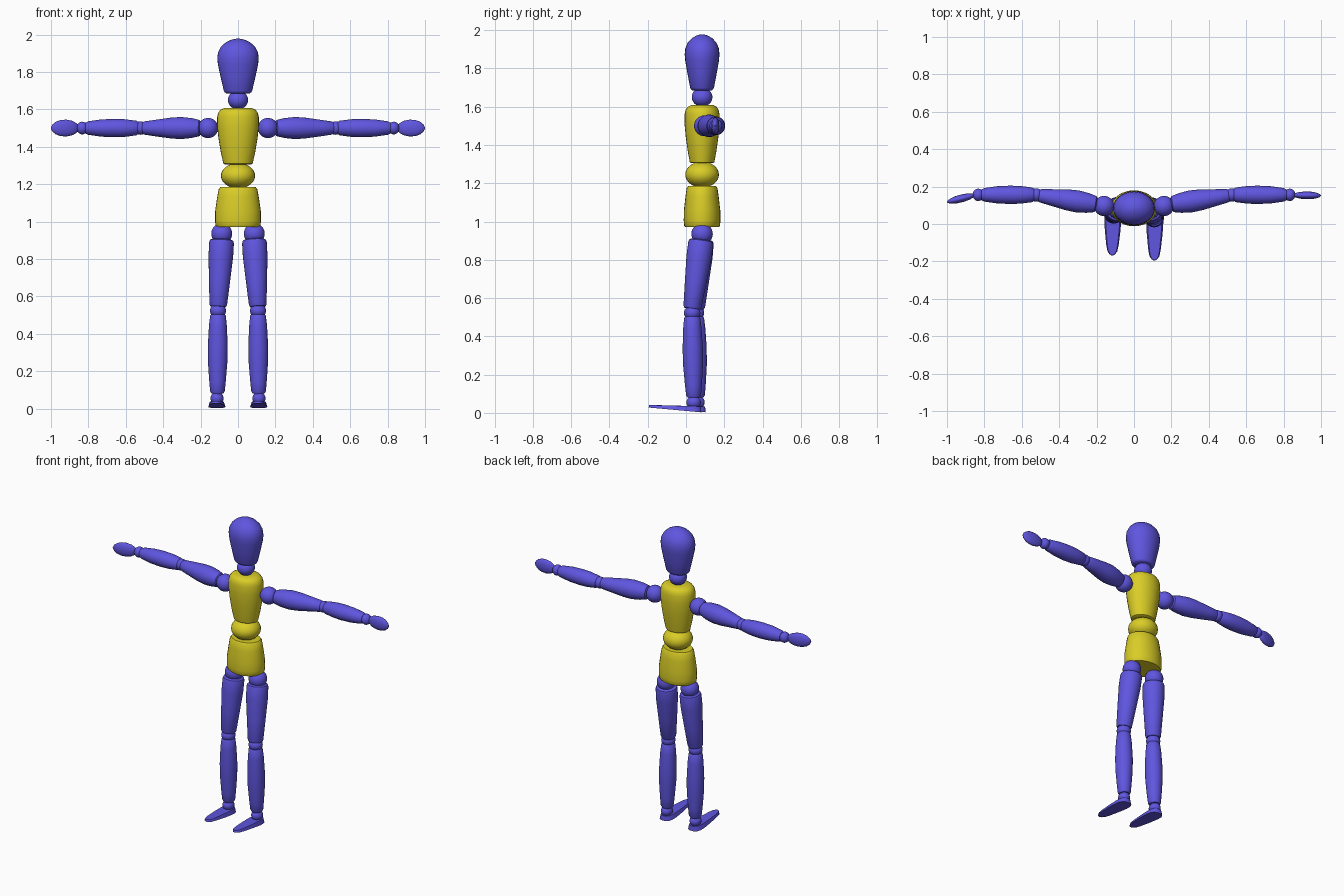
import bpy, bmesh, math
from mathutils import Vector, Matrix

if "Cube" in bpy.data.objects:
    bpy.data.objects.remove(bpy.data.objects["Cube"])


def material(name, rgb):
    m = bpy.data.materials.new(name)
    m.diffuse_color = (*rgb, 1)
    m.use_nodes = True
    m.node_tree.nodes["Principled BSDF"].inputs["Base Color"].default_value = m.diffuse_color
    return m


VIOLET = material("violet", (0.115, 0.092, 0.74))
YELLOW = material("yellow", (0.70, 0.61, 0.02))


def finish(bm, name, mat, angle=40):
    bmesh.ops.recalc_face_normals(bm, faces=bm.faces)
    mesh = bpy.data.meshes.new(name)
    bm.to_mesh(mesh)
    bm.free()
    mesh.materials.append(mat)
    ob = bpy.data.objects.new(name, mesh)
    bpy.context.collection.objects.link(ob)
    bpy.ops.object.select_all(action='DESELECT')
    ob.select_set(True)
    bpy.context.view_layer.objects.active = ob
    bpy.ops.object.shade_smooth_by_angle(angle=math.radians(angle))
    return ob


def turned(name, a, b, profile, mat, flat=1.0, n=28):
    """Turned part from a to b; profile is (fraction, radius), depth scaled by flat."""
    a, b = Vector(a), Vector(b)
    axis = (b - a).normalized()
    # depth runs along y for both upright parts and arms
    depth = (Vector((0, 1, 0)) - axis * axis.y).normalized()
    wide = axis.cross(depth)
    bm = bmesh.new()
    rings = []
    for t, r in profile:
        c = a.lerp(b, t)
        rings.append([bm.verts.new(c + wide * r * math.cos(k * math.tau / n)
                                   + depth * r * flat * math.sin(k * math.tau / n))
                      for k in range(n)])
    for p, q in zip(rings, rings[1:]):
        for k in range(n):
            j = (k + 1) % n
            bm.faces.new((p[k], p[j], q[j], q[k]))
    bm.faces.new(rings[0])
    bm.faces.new(rings[-1])
    return finish(bm, name, mat)


def ball(name, loc, size, mat=VIOLET):
    bm = bmesh.new()
    m = Matrix.Translation(loc) @ Matrix.Diagonal((*size, 1))
    bmesh.ops.create_uvsphere(bm, u_segments=28, v_segments=16, radius=1, matrix=m)
    return finish(bm, name, mat)


def foot(name, x, heel, toe, lean):
    """Wedge foot: rounded outline, sole rising toward the toe, slightly smaller top."""
    half = [(0, 0.018), (0.04, 0.033), (0.12, 0.043), (0.25, 0.046), (0.5, 0.042),
            (0.8, 0.033), (0.92, 0.026), (0.98, 0.014), (1, 0.004)]
    outline = [(t, w) for t, w in half] + [(t, -w) for t, w in reversed(half)]
    bm = bmesh.new()
    sole, top = [], []
    for t, w in outline:
        y = heel + (toe - heel) * t
        cx = x + lean * t
        sole.append(bm.verts.new((cx + w, y, 0.003 + 0.025 * t)))
        top.append(bm.verts.new((cx + w * 0.82, y + 0.004 * (t - 0.5), 0.034 + 0.007 * t)))
    bm.faces.new(sole)
    bm.faces.new(top)
    for k in range(len(sole)):
        j = (k + 1) % len(sole)
        bm.faces.new((sole[k], sole[j], top[j], top[k]))
    return finish(bm, name, VIOLET)


Y = 0.084  # depth of the body axis

# Head and neck
turned("head", (0, Y, 1.685), (0, Y, 1.978),
       [(0, 0.062), (0.02, 0.071), (0.05, 0.076), (0.3, 0.093), (0.52, 0.107), (0.64, 0.111),
        (0.75, 0.107), (0.85, 0.092), (0.93, 0.066), (0.98, 0.036), (1, 0.008)], VIOLET, 0.82)
ball("neck", (0, Y, 1.65), (0.054, 0.054, 0.05))

# Trunk
turned("chest", (0, Y, 1.305), (0, Y, 1.608),
       [(0, 0.068), (0.015, 0.078), (0.2, 0.091), (0.45, 0.104), (0.68, 0.112), (0.85, 0.111),
        (0.92, 0.105), (0.97, 0.093), (1, 0.07)], YELLOW, 0.82)
ball("waist", (0, Y, 1.245), (0.091, 0.088, 0.068), YELLOW)
turned("pelvis", (0, Y, 0.972), (0, Y, 1.185),
       [(0, 0.115), (0.03, 0.12), (0.15, 0.123), (0.4, 0.122), (0.75, 0.111), (0.95, 0.103),
        (1, 0.094)], YELLOW, 0.78)

THIGH = [(0, 0.05), (0.015, 0.062), (0.05, 0.066), (0.25, 0.066), (0.6, 0.057), (0.97, 0.047),
         (1, 0.042)]
SHIN = [(0, 0.036), (0.02, 0.042), (0.15, 0.048), (0.4, 0.053), (0.6, 0.052), (0.85, 0.044),
        (0.97, 0.039), (1, 0.032)]
UPPER_ARM = [(0, 0.034), (0.02, 0.043), (0.15, 0.053), (0.33, 0.059), (0.5, 0.056),
             (0.8, 0.043), (0.97, 0.035), (1, 0.029)]
FOREARM = [(0, 0.033), (0.03, 0.039), (0.25, 0.047), (0.45, 0.049), (0.7, 0.046),
           (0.95, 0.036), (1, 0.029)]
HAND = [(0, 0.012), (0.04, 0.024), (0.2, 0.038), (0.42, 0.045), (0.65, 0.043),
        (0.82, 0.034), (0.94, 0.02), (1, 0.004)]

# Limbs: knee depth, ankle depth, heel, toe and hand tip differ a little per side
for side, s, knee_y, ank_y, heel, toe, tip_y in (
        ("left", 1, 0.032, 0.040, 0.08, -0.195, 0.152),
        ("right", -1, 0.052, 0.060, 0.102, -0.168, 0.117)):
    # Leg
    hip = (s * 0.087, Y, 0.935)
    ball(side + "_hip", hip, (0.056, 0.056, 0.056))
    turned(side + "_thigh", (s * 0.087, Y - 0.004, 0.905), (s * 0.106, knee_y, 0.545),
           THIGH, VIOLET)
    ball(side + "_knee", (s * 0.107, knee_y, 0.523), (0.043, 0.043, 0.038))
    turned(side + "_shin", (s * 0.107, knee_y, 0.505), (s * 0.110, ank_y, 0.08), SHIN, VIOLET)
    ball(side + "_ankle", (s * 0.112, ank_y, 0.055), (0.035, 0.038, 0.034))
    foot(side + "_foot", s * 0.112, heel, toe, -0.003 if s > 0 else -0.004)

    # Arm
    z = 1.5
    ball(side + "_shoulder", (s * 0.16, 0.096, z), (0.054, 0.054, 0.054))
    turned(side + "_upper_arm", (s * 0.2, 0.105, z), (s * 0.512, 0.153, z), UPPER_ARM, VIOLET)
    ball(side + "_elbow", (s * 0.522, 0.155, z), (0.034, 0.036, 0.036))
    turned(side + "_forearm", (s * 0.535, 0.156, z), (s * 0.815, 0.156, z), FOREARM, VIOLET)
    ball(side + "_wrist", (s * 0.833, 0.156, z), (0.03, 0.033, 0.034))
    turned(side + "_hand", (s * 0.855, 0.154, z), (s * 1.0, tip_y, z), HAND, VIOLET, 0.46)
